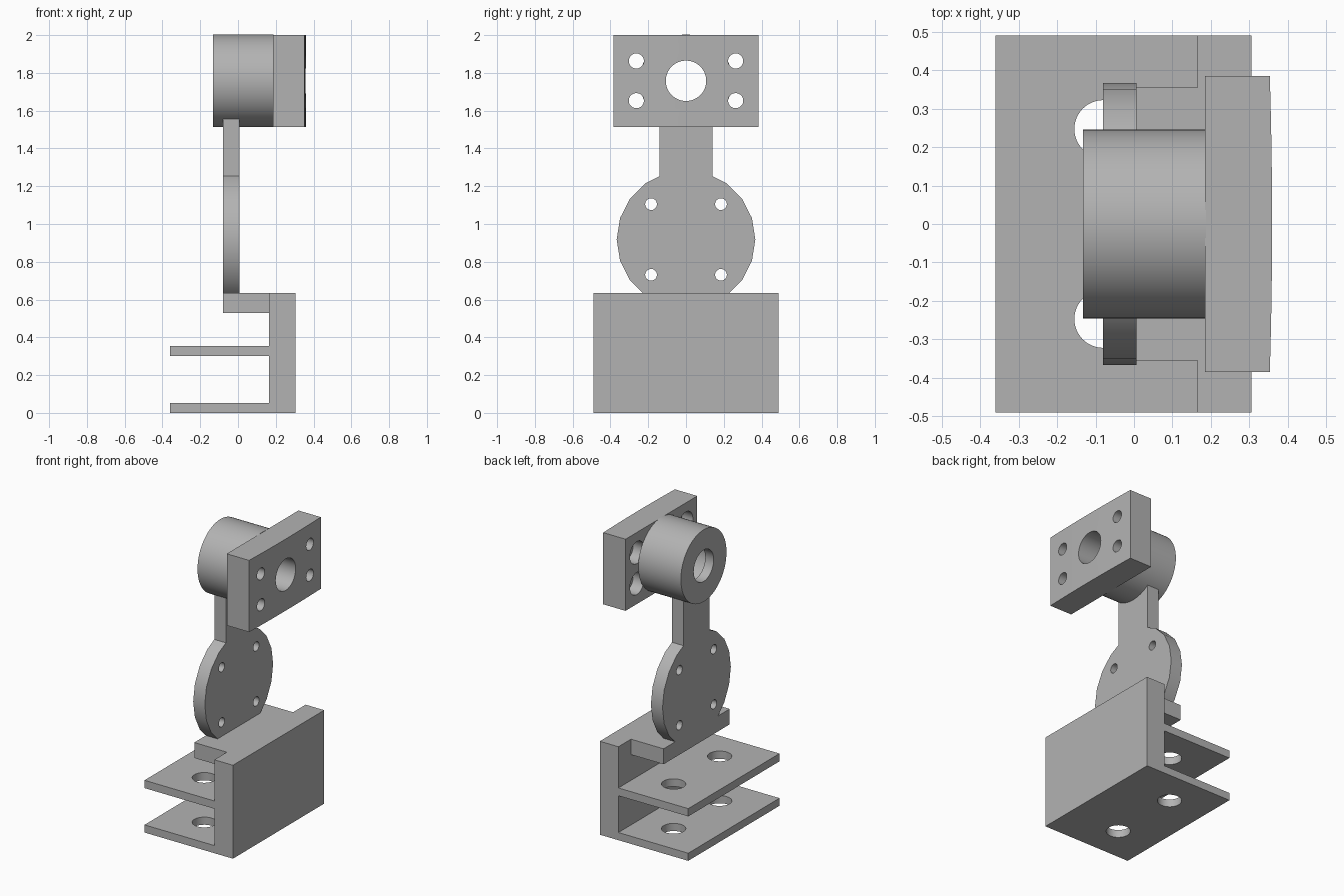
import bpy
import bmesh
import math
from mathutils import Matrix

cube = bpy.data.objects.get("Cube")
if cube:
    bpy.data.objects.remove(cube, do_unlink=True)

grey = bpy.data.materials.new("plain grey")
grey.use_nodes = True
COLOR = (0.45, 0.45, 0.45, 1)
grey.diffuse_color = COLOR
grey.node_tree.nodes["Principled BSDF"].inputs["Base Color"].default_value = COLOR


def add_object(name, bm):
    bmesh.ops.recalc_face_normals(bm, faces=bm.faces)
    mesh = bpy.data.meshes.new(name)
    bm.to_mesh(mesh)
    bm.free()
    mesh.materials.append(grey)
    obj = bpy.data.objects.new(name, mesh)
    bpy.context.collection.objects.link(obj)
    return obj


def box(name, x, y, z):
    """Box from (low, high) pairs."""
    bm = bmesh.new()
    bmesh.ops.create_cube(bm, size=1)
    for v in bm.verts:
        for i, (low, high) in enumerate((x, y, z)):
            v.co[i] = low if v.co[i] < 0 else high
    return add_object(name, bm)


def cylinder(name, axis, center, radius, span, sides=48):
    """Cylinder along X or Z; center gives the other two coordinates."""
    bm = bmesh.new()
    bmesh.ops.create_cone(bm, cap_ends=True, segments=sides, radius1=radius,
                          radius2=radius, depth=span[1] - span[0])
    mid = sum(span) / 2
    if axis == "X":
        matrix = Matrix.Translation((mid, *center)) @ Matrix.Rotation(math.pi / 2, 4, "Y")
    else:
        matrix = Matrix.Translation((*center, mid))
    bm.transform(matrix)
    return add_object(name, bm)


def extrude_z(name, points, low, high):
    bm = bmesh.new()
    face = bm.faces.new([bm.verts.new((x, y, low)) for x, y in points])
    new = bmesh.ops.extrude_face_region(bm, geom=[face])["geom"]
    bmesh.ops.translate(bm, vec=(0, 0, high - low),
                        verts=[g for g in new if isinstance(g, bmesh.types.BMVert)])
    return add_object(name, bm)


def boolean(obj, others, operation):
    bpy.context.view_layer.objects.active = obj
    for other in others:
        other.hide_render = True
        mod = obj.modifiers.new("cut", "BOOLEAN")
        mod.operation = operation
        mod.solver = "EXACT"
        mod.object = other
        bpy.ops.object.modifier_apply(modifier=mod.name)
        bpy.data.objects.remove(other, do_unlink=True)


def smooth(obj):
    bpy.ops.object.select_all(action="DESELECT")
    obj.select_set(True)
    bpy.context.view_layer.objects.active = obj
    bpy.ops.object.shade_smooth_by_angle(angle=math.radians(30))


SIDES = (-1, 1)

# Clamp base: upright wall, two drilled shelves and a ledge for the arm
base = box("clamp_base", (0.165, 0.305), (-0.49, 0.49), (0, 0.635))
shelves = [box("shelf", (-0.36, 0.2), (-0.49, 0.49), z) for z in ((0, 0.052), (0.302, 0.355))]
ledge = box("ledge", (-0.08, 0.2), (-0.355, 0.355), (0.53, 0.635))
boolean(base, shelves + [ledge], "UNION")
boolean(base, [cylinder("shelf_hole", "Z", (-0.08, s * 0.247), 0.075, (-0.1, 0.45))
               for s in SIDES], "DIFFERENCE")

# Arm: drilled disc with a neck rising to the bearing barrel
ARM_X = (-0.08, 0.007)
arm = cylinder("arm_disc", "X", (0, 0.918), 0.367, ARM_X, sides=20)
boolean(arm, [box("neck", ARM_X, (-0.14, 0.14), (1.0, 1.56))], "UNION")
boolean(arm, [cylinder("disc_hole", "X", (s * 0.185, 0.918 + t * 0.187), 0.031, (-0.2, 0.2))
              for s in SIDES for t in SIDES], "DIFFERENCE")

# Bearing barrel: thin end lip with a wider cavity behind it
AXIS = (0, 1.758)
barrel = cylinder("bearing_barrel", "X", AXIS, 0.245, (-0.133, 0.187), sides=64)
boolean(barrel, [cylinder("barrel_bore", "X", AXIS, 0.107, (-0.3, 0.4)),
                 cylinder("barrel_cavity", "X", AXIS, 0.16, (-0.07, 0.3))], "DIFFERENCE")

# Mounting plate: slightly bowed outer face, centre bore and counterbored screw holes
STEPS = 12
bow = []
for i in range(STEPS + 1):
    t = 2 * i / STEPS - 1
    bow.append((0.353 + 0.006 * (1 - t * t), 0.385 * t))
plate = extrude_z("mounting_plate", [(0.185, 0.385), (0.185, -0.385)] + bow, 1.513, 2.0)
cutters = [cylinder("plate_bore", "X", AXIS, 0.107, (0, 0.5))]
for s in SIDES:
    for t in SIDES:
        spot = (s * 0.263, AXIS[1] + t * 0.105)
        cutters.append(cylinder("screw_hole", "X", spot, 0.04, (0, 0.5)))
        cutters.append(cylinder("counterbore", "X", spot, 0.075, (0.1, 0.265)))
boolean(plate, cutters, "DIFFERENCE")

for part in (base, arm, barrel, plate):
    smooth(part)
